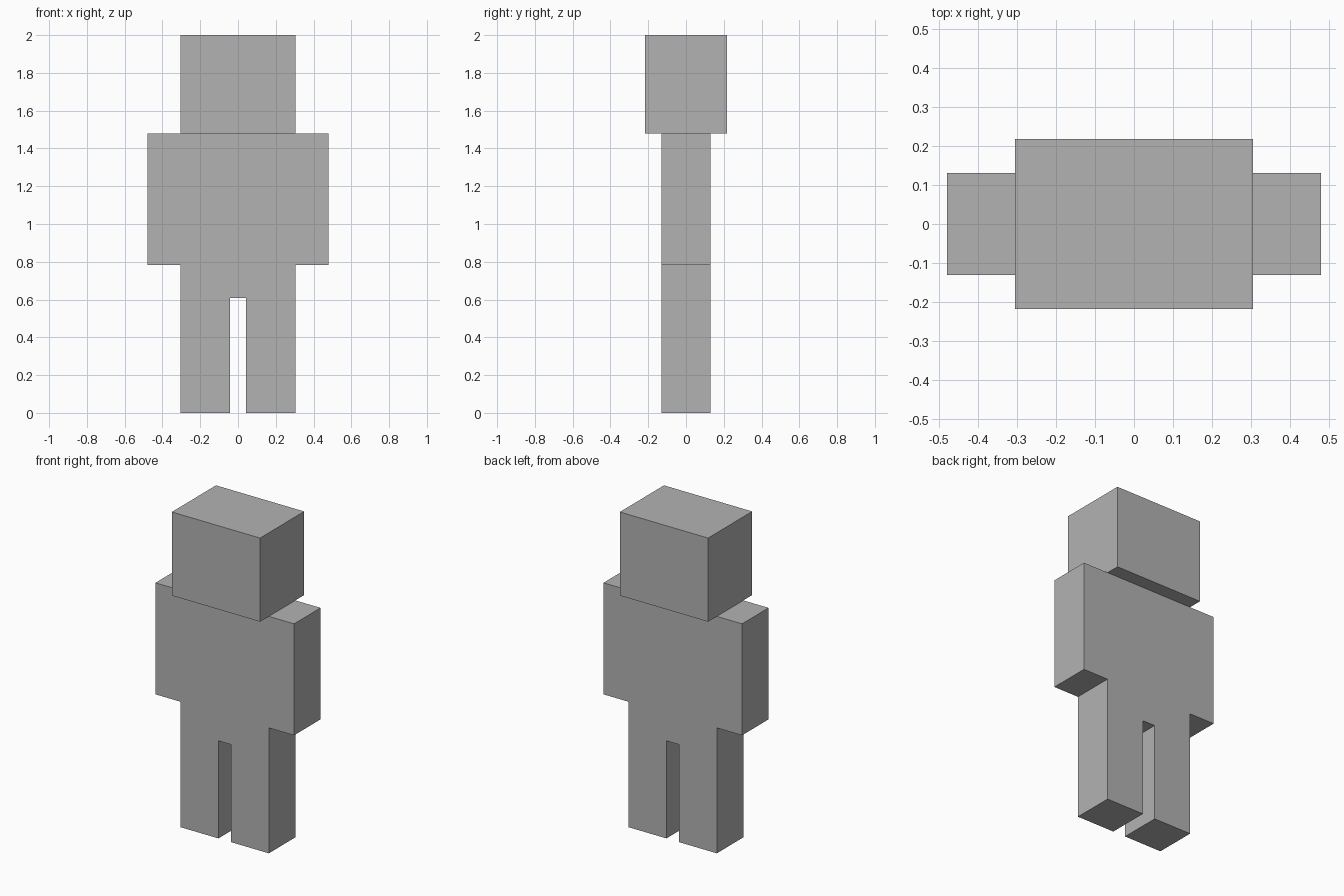
import bpy
import bmesh
from mathutils import Vector

default_cube = bpy.data.objects.get("Cube")
if default_cube:
    bpy.data.objects.remove(default_cube, do_unlink=True)

UNIT = 2 / 23  # the figure is laid out on a grid 23 blocks tall

grey = bpy.data.materials.new("plain grey")
grey.use_nodes = True
colour = (0.45, 0.45, 0.45, 1)
grey.diffuse_color = colour
grey.node_tree.nodes["Principled BSDF"].inputs["Base Color"].default_value = colour


def extrude_outline(name, half_outline, depth):
    """Mirror a half outline (x, z in blocks) and extrude it along y."""
    outline = half_outline + [(-x, z) for x, z in reversed(half_outline)]
    bm = bmesh.new()
    front = bm.faces.new(
        [bm.verts.new(Vector((x, -depth / 2, z)) * UNIT) for x, z in outline])
    result = bmesh.ops.extrude_face_region(bm, geom=[front], use_keep_orig=True)
    moved = [v for v in result["geom"] if isinstance(v, bmesh.types.BMVert)]
    bmesh.ops.translate(bm, verts=moved, vec=(0, depth * UNIT, 0))
    bmesh.ops.recalc_face_normals(bm, faces=bm.faces[:])
    mesh = bpy.data.meshes.new(name)
    bm.to_mesh(mesh)
    bm.free()
    mesh.materials.append(grey)
    obj = bpy.data.objects.new(name, mesh)
    bpy.context.collection.objects.link(obj)
    return obj


# Torso, arms and legs as one slab: crotch, foot, hip, hand, shoulder
extrude_outline("body", [(0.5, 7), (0.5, 0), (3.5, 0), (3.5, 9),
                         (5.5, 9), (5.5, 17)], 3)

# Head, deeper than the body
extrude_outline("head", [(3.5, 17), (3.5, 23)], 5)
